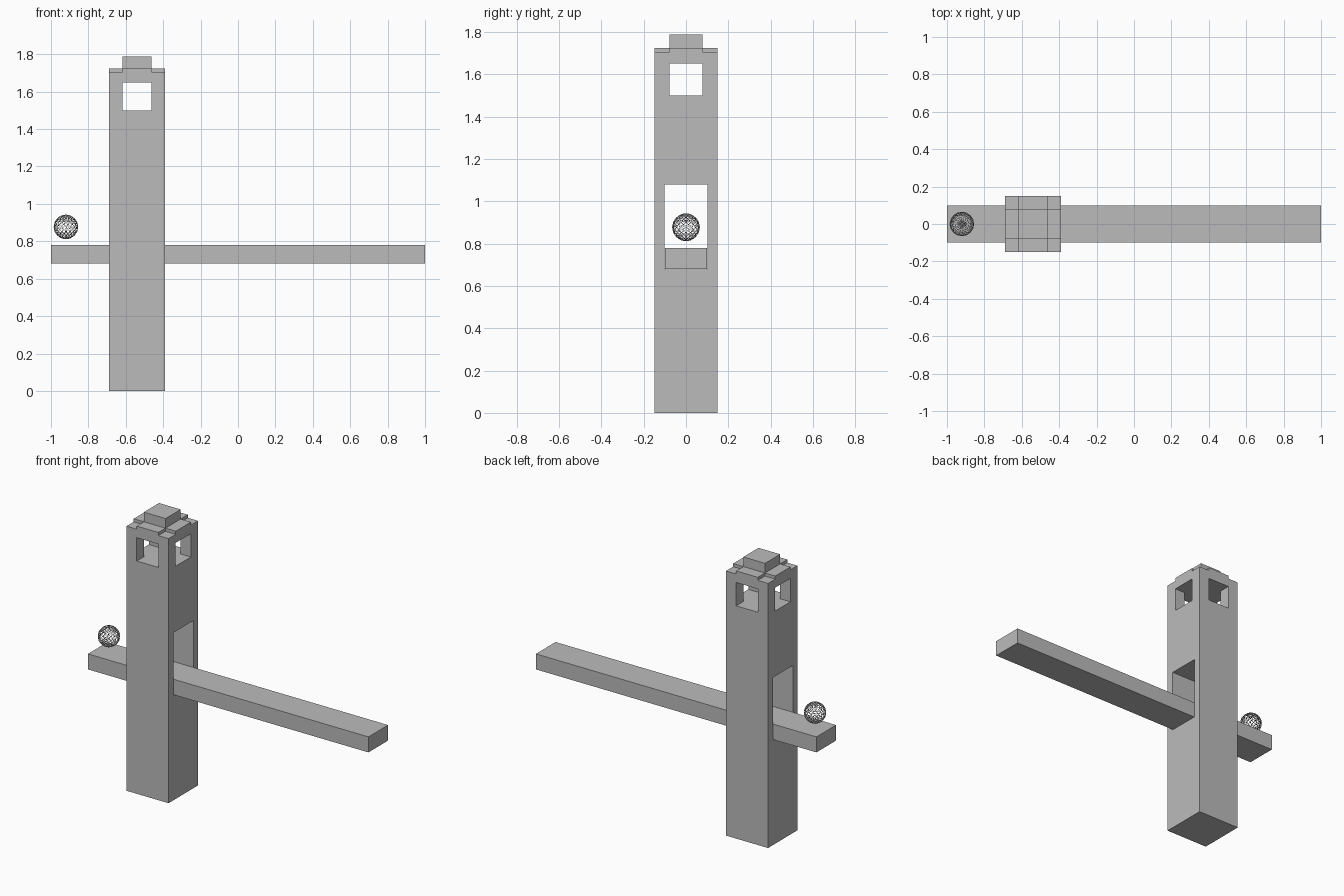
import bpy, bmesh, math

if "Cube" in bpy.data.objects:
    bpy.data.objects.remove(bpy.data.objects["Cube"])

grey = bpy.data.materials.new("plain_grey")
grey.diffuse_color = (0.5, 0.5, 0.5, 1)
grey.use_nodes = True
grey.node_tree.nodes["Principled BSDF"].inputs["Base Color"].default_value = grey.diffuse_color


def new_object(name, bm):
    mesh = bpy.data.meshes.new(name)
    bmesh.ops.recalc_face_normals(bm, faces=bm.faces)
    bm.to_mesh(mesh)
    bm.free()
    mesh.materials.append(grey)
    obj = bpy.data.objects.new(name, mesh)
    bpy.context.collection.objects.link(obj)
    return obj


def box(name, x, y, z):
    bm = bmesh.new()
    bmesh.ops.create_cube(bm, size=1)
    for v in bm.verts:
        v.co = [a[0] + (c + 0.5) * (a[1] - a[0]) for a, c in zip((x, y, z), v.co)]
    return new_object(name, bm)


def apply_modifier(obj, mod):
    bpy.ops.object.select_all(action='DESELECT')
    bpy.context.view_layer.objects.active = obj
    obj.select_set(True)
    bpy.ops.object.modifier_apply(modifier=mod.name)


def cut(obj, x, y, z):
    cutter = box("cutter", x, y, z)
    cutter.hide_render = True
    mod = obj.modifiers.new("cut", 'BOOLEAN')
    mod.operation, mod.solver, mod.object = 'DIFFERENCE', 'EXACT', cutter
    apply_modifier(obj, mod)
    bpy.data.objects.remove(cutter)


CX, HALF, INNER = -0.54, 0.15, 0.077

# tower shaft
tower = box("tower", (CX - HALF, CX + HALF), (-HALF, HALF), (0, 1.725))
# doorway that the beam runs through
cut(tower, (CX - 0.3, CX + 0.3), (-0.102, 0.102), (0.68, 1.08))
# crossing belfry openings
cut(tower, (CX - 0.3, CX + 0.3), (-INNER, INNER), (1.50, 1.65))
cut(tower, (CX - INNER, CX + INNER), (-0.3, 0.3), (1.50, 1.65))
# lowered roof corners
for sx in (-1, 1):
    for sy in (-1, 1):
        cut(tower, sorted((CX + sx * INNER, CX + sx * 0.3)),
            sorted((sy * INNER, sy * 0.3)), (1.705, 1.9))

# raised roof cap
box("roof_cap", (CX - INNER, CX + INNER), (-INNER, INNER), (1.725, 1.787))

# long beam
box("beam", (-1, 1), (-0.1, 0.1), (0.68, 0.78))

# open lattice ball: diamond cells between staggered rings
SEG, RINGS, R = 16, 16, 0.064
bm = bmesh.new()
rings = []
for i in range(1, RINGS):
    t = math.pi * i / RINGS
    rings.append([bm.verts.new((R * math.sin(t) * math.cos(a), R * math.sin(t) * math.sin(a),
                                R * math.cos(t)))
                  for a in (2 * math.pi * (j + 0.5 * (i % 2)) / SEG for j in range(SEG))])
poles = [bm.verts.new((0, 0, R)), bm.verts.new((0, 0, -R))]
for k in range(len(rings) - 2):
    up, mid, low = rings[k:k + 3]
    for j in range(SEG):
        # the middle ring is offset forward or back by half a step
        a, b = (j - 1, j) if k % 2 else (j, (j + 1) % SEG)
        if k % 2 == 0:
            a, b = j, (j + 1) % SEG
            bm.faces.new((up[j], mid[a], low[j], mid[b]))
        else:
            bm.faces.new((up[j], mid[j], low[j], mid[(j + 1) % SEG]))
for pole, near, far in ((poles[0], rings[0], rings[1]), (poles[1], rings[-1], rings[-2])):
    for j in range(SEG):
        bm.faces.new((pole, near[j], far[(j + 1) % SEG], near[(j + 1) % SEG]))
ball = new_object("lattice_ball", bm)
ball.location = (-0.92, 0, 0.877)
wire = ball.modifiers.new("struts", 'WIREFRAME')
wire.thickness = 0.003
wire.use_even_offset = False
apply_modifier(ball, wire)
